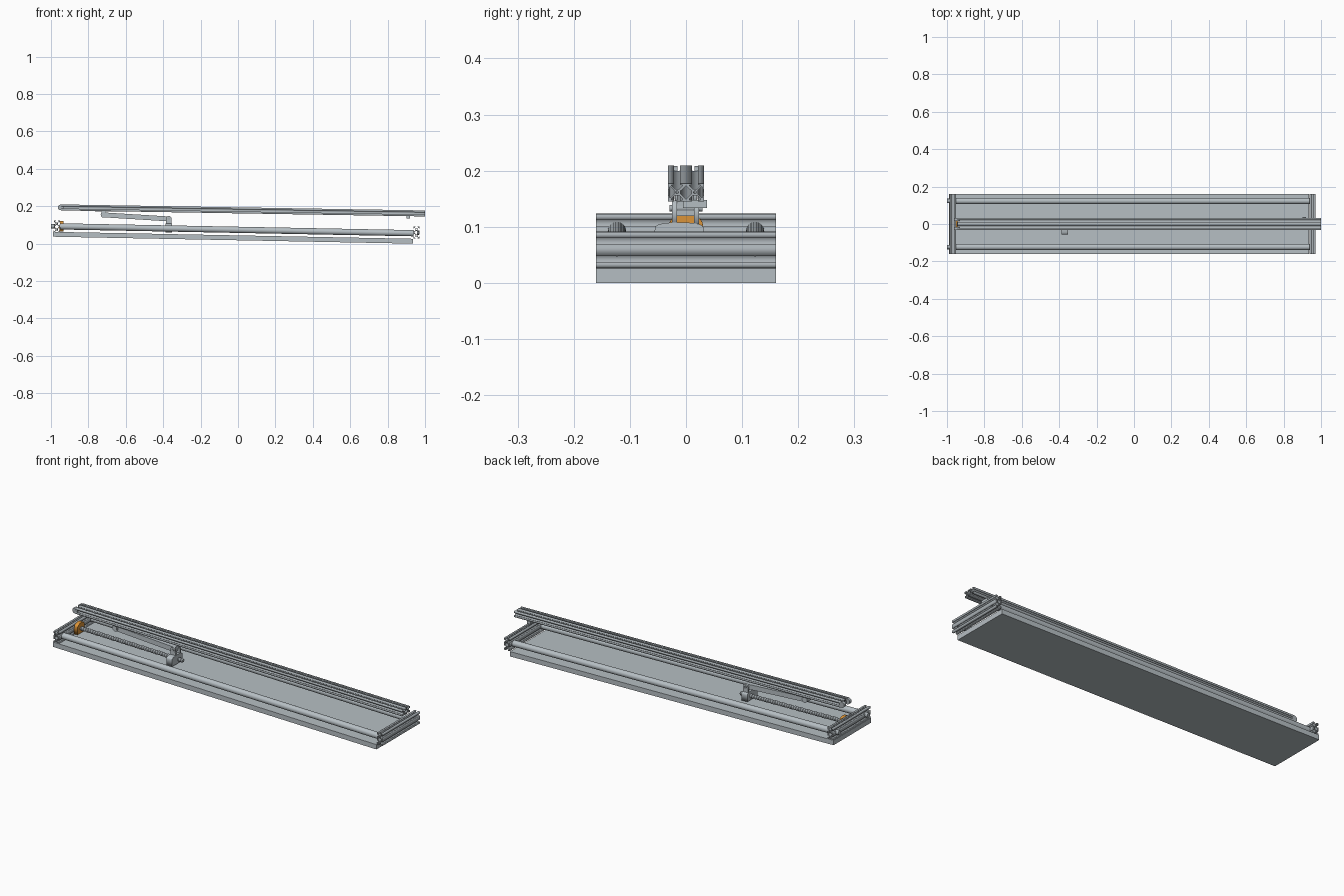
import bpy, math
from mathutils import Matrix, Vector

if "Cube" in bpy.data.objects:
    bpy.data.objects.remove(bpy.data.objects["Cube"])

U = 0.032          # slot extrusion module
TILT = 0.0193      # lean of the bed


def material(name, col):
    m = bpy.data.materials.new(name)
    m.diffuse_color = (*col, 1)
    m.use_nodes = True
    m.node_tree.nodes["Principled BSDF"].inputs["Base Color"].default_value = m.diffuse_color
    return m


STEEL = material("light steel", (0.47, 0.52, 0.55))
ALU = material("aluminium", (0.40, 0.44, 0.465))
ORANGE = material("orange", (0.72, 0.30, 0.04))

ALONG_X = Matrix(((0, 0, 1), (1, 0, 0), (0, 1, 0)))   # profile x->y, y->z, depth->x
ALONG_Y = Matrix(((0, 1, 0), (0, 0, 1), (1, 0, 0)))   # profile x->z, y->x, depth->y


def place(o, name, loc, rot, mat, tilt=0):
    o.name = name
    o.matrix_world = (Matrix.Translation(loc) @ Matrix.Rotation(tilt, 4, 'Y')
                      @ rot.to_4x4())
    o.data.materials.clear()
    o.data.materials.append(mat)
    return o


def prism(name, loops, length, loc, rot, mat, tilt=0):
    """Extrude closed 2D loops (inner loops become holes)."""
    c = bpy.data.curves.new(name, 'CURVE')
    c.dimensions, c.fill_mode, c.extrude = '2D', 'BOTH', length / 2
    for pts in loops:
        s = c.splines.new('POLY')
        s.points.add(len(pts) - 1)
        for p, q in zip(s.points, pts):
            p.co = (q[0], q[1], 0, 1)
        s.use_cyclic_u = True
    tmp = bpy.data.objects.new(name, c)
    bpy.context.collection.objects.link(tmp)
    bpy.context.view_layer.update()
    mesh = bpy.data.meshes.new_from_object(tmp.evaluated_get(
        bpy.context.evaluated_depsgraph_get()))
    bpy.data.objects.remove(tmp)
    o = bpy.data.objects.new(name, mesh)
    bpy.context.collection.objects.link(o)
    return place(o, name, loc, rot, mat, tilt)


def box(name, loc, size, mat, tilt=0):
    bpy.ops.mesh.primitive_cube_add(size=1)
    o = bpy.context.object
    o.data.transform(Matrix.Diagonal((*size, 1)))
    return place(o, name, loc, Matrix.Identity(3), mat, tilt)


def rod(name, r, length, loc, mat, rot=ALONG_X, tilt=0, sides=24):
    bpy.ops.mesh.primitive_cylinder_add(vertices=sides, radius=r, depth=length)
    o = bpy.context.object
    if sides > 8:
        bpy.ops.object.shade_smooth_by_angle()
    return place(o, name, loc, rot, mat, tilt)


def slot_profile():
    """Outline of a double T-slot extrusion with bores and a centre cavity."""
    slot = [(-.17, 0), (-.17, .08), (-.3, .08), (-.3, .15), (-.13, .32),
            (.13, .32), (.3, .15), (.3, .08), (.17, .08), (.17, 0)]
    outline = []
    # each side: start corner, direction, number of slots
    for (sx, sy), (dx, dy), n in (((-1, -.5), (1, 0), 2), ((1, -.5), (0, 1), 1),
                                  ((1, .5), (-1, 0), 2), ((-1, .5), (0, -1), 1)):
        outline.append((sx, sy))
        for i in range(n):
            for a, d in slot:
                t = i + .5 + a
                outline.append((sx + dx * t - dy * d, sy + dy * t + dx * d))
    loops = [outline, [(-.3, -.08), (0, -.38), (.3, -.08), (.3, .08), (0, .38), (-.3, .08)]]
    for cx in (-.5, .5):
        loops.append([(cx + .08 * math.cos(k * math.pi / 4),
                       .08 * math.sin(k * math.pi / 4)) for k in range(8)])
    return [[(x * U, y * U) for x, y in lp] for lp in loops]


# base plate
box("base_plate", (-0.027, 0, 0.0315), (1.925, 0.32, 0.026), STEEL, TILT)

# end cross bars
for side, x, z in (("left", -0.969, 0.091), ("right", 0.954, 0.059)):
    prism(side + "_cross_bar", slot_profile(), 0.32, (x, 0, z), ALONG_Y, ALU, TILT)

# guide rods with end bolts
for side, y in (("front", -0.123), ("back", 0.123)):
    rod(side + "_guide_rod", 0.0165, 1.89, (-0.0075, y, 0.074), STEEL, tilt=TILT, sides=32)
    rod(side + "_left_bolt", 0.012, 0.022, (-0.989, y, 0.092), ALU, tilt=TILT)
    rod(side + "_right_bolt", 0.0115, 0.012, (0.962, y, 0.058), ALU, tilt=TILT, sides=6)

# top rail with rounded left tips
RAIL = 0.0165
prism("top_rail", slot_profile(), 1.945, (0.0275, 0, 0.1775), ALONG_X, ALU, RAIL)
for side, y in (("front", -0.0235), ("back", 0.0235)):
    rod(side + "_rail_tip", 0.015, 0.017, (-0.948, y, 0.1935), ALU, rot=ALONG_Y)
box("rail_stop", (0.91, 0.016, 0.141), (0.02, 0.042, 0.014), STEEL, RAIL)
box("rail_hinge_plate", (-0.72, 0, 0.176), (0.09, 0.04, 0.008), STEEL, RAIL)

# lead screw: lathe of alternating ring radii
N, S, L = 90, 14, 0.62
verts = [((i / N - .5) * L, r * math.cos(a), r * math.sin(a))
         for i in range(N + 1) for r in [0.0115 if i % 2 else 0.0085]
         for a in [2 * math.pi * k / S for k in range(S)]]
faces = [(i * S + k, i * S + (k + 1) % S, (i + 1) * S + (k + 1) % S, (i + 1) * S + k)
         for i in range(N) for k in range(S)]
faces += [tuple(range(S))[::-1], tuple(range(N * S, N * S + S))]
me = bpy.data.meshes.new("lead_screw")
me.from_pydata(verts, [], faces)
screw = bpy.data.objects.new("lead_screw", me)
bpy.context.collection.objects.link(screw)
place(screw, "lead_screw", (-0.635, 0, 0.085), Matrix.Identity(3), ALU, TILT)

# orange screw bearing
arc = [(0.03 * math.cos(a), 0.012 + 0.018 * math.sin(a))
       for a in [math.pi * k / 12 for k in range(13)]]
prism("screw_bearing", [arc + [(-0.03, -0.026), (0.03, -0.026)]], 0.02,
      (-0.943, 0, 0.092), ALONG_X, ORANGE, TILT)

# carriage nut: domed block with two cheeks
dome = [(-0.012 + 0.044 * math.cos(a), 0.093 + 0.015 * math.sin(a) ** 0.5)
        for a in [math.pi * k / 12 for k in range(13)]]
prism("carriage_nut", [dome + [(-0.056, 0.06), (0.032, 0.06)]], 0.034,
      (-0.37, 0, 0), ALONG_X, STEEL)
for side, y in (("front", -0.0205), ("back", 0.0185)):
    cheek = [(-0.016, 0.1), (0.016, 0.1), (0.013, 0.14), (0.006, 0.147),
             (-0.006, 0.147), (-0.013, 0.14)]
    prism(side + "_carriage_cheek", [cheek], 0.009, (-0.37, y, 0),
          Matrix(((1, 0, 0), (0, 0, -1), (0, 1, 0))), STEEL)
rod("carriage_pin", 0.006, 0.058, (-0.37, 0, 0.133), ALU, rot=ALONG_Y)

# lifting arm and its upper pivot
box("lifting_arm", (-0.545, -0.001, 0.143), (0.36, 0.03, 0.026), STEEL, 0.062)
rod("arm_pivot", 0.016, 0.04, (-0.718, 0, 0.155), STEEL, rot=ALONG_Y)
for side, y in (("front", -0.018), ("back", 0.018)):
    box(side + "_pivot_lug", (-0.718, y, 0.164), (0.022, 0.005, 0.03), STEEL)
